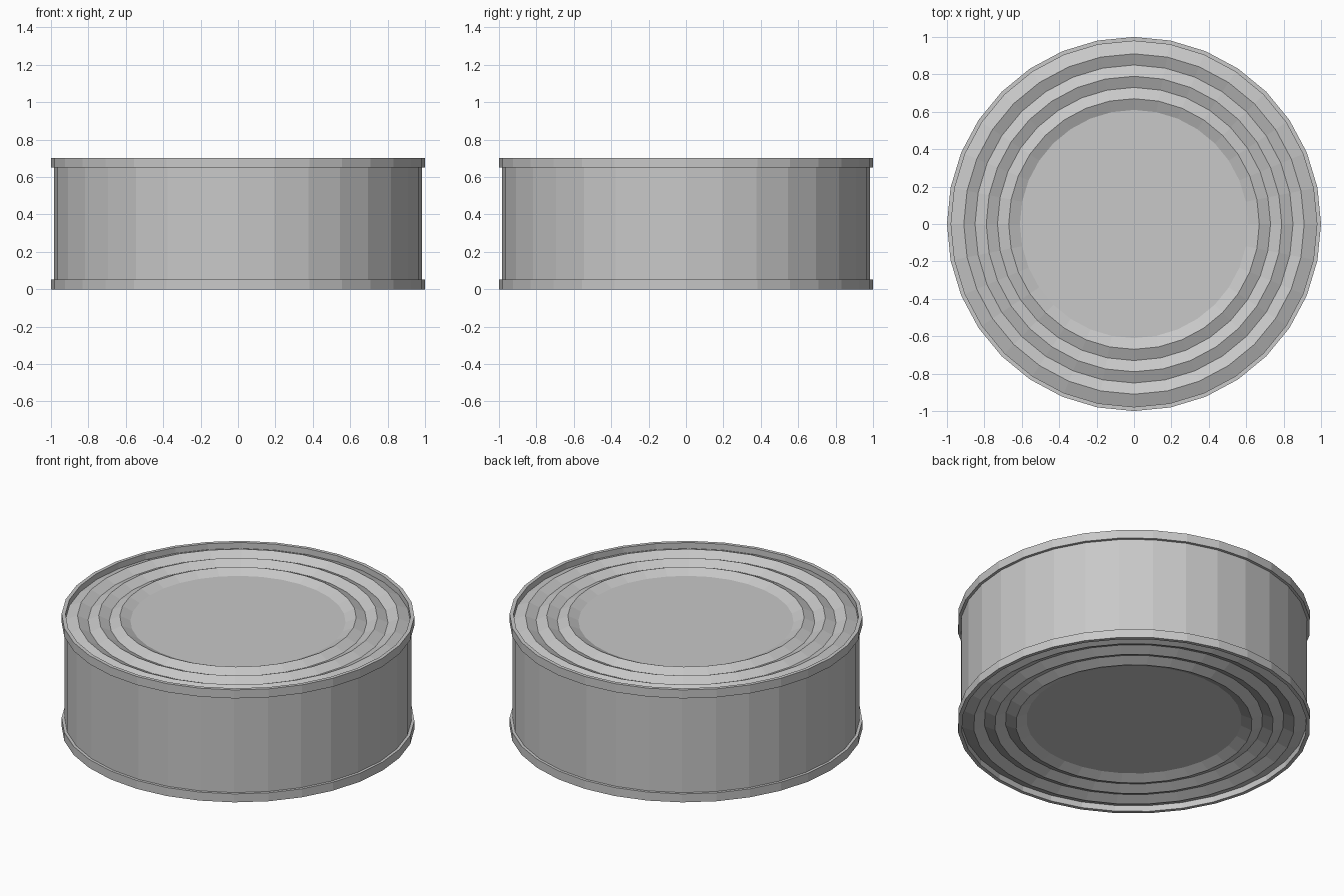
import bpy
import bmesh
from math import cos, sin, tau

cube = bpy.data.objects.get("Cube")
if cube:
    bpy.data.objects.remove(cube, do_unlink=True)

SIDES = 32
HEIGHT = 0.703
RIM = 0.053        # height of each rolled rim
WALL_R = 0.983
LOW, HIGH = 0.037, 0.009   # depth of grooves and ridges below the rim

tin = bpy.data.materials.new("tin_grey")
tin.use_nodes = True
tin.diffuse_color = (0.58, 0.58, 0.58, 1)
tin.node_tree.nodes["Principled BSDF"].inputs["Base Color"].default_value = tin.diffuse_color


def lathe(name, profile, cap_first=False, cap_last=False):
    """Turn (radius, z) points, listed top to bottom along the outside, into a shell."""
    bm = bmesh.new()
    angles = [tau * i / SIDES for i in range(SIDES)]
    rings = [[bm.verts.new((r * cos(a), r * sin(a), z)) for a in angles]
             for r, z in profile]
    for a, b in zip(rings, rings[1:]):
        for i in range(SIDES):
            j = (i + 1) % SIDES
            bm.faces.new((a[i], b[i], b[j], a[j]))
    if cap_first:
        bm.faces.new(rings[0])
    if cap_last:
        bm.faces.new(rings[-1][::-1])
    mesh = bpy.data.meshes.new(name)
    bm.to_mesh(mesh)
    bm.free()
    mesh.materials.append(tin)
    obj = bpy.data.objects.new(name, mesh)
    bpy.context.collection.objects.link(obj)
    return obj


# End profile as (radius, depth): flat centre, three ridges, rolled rim
end = [(0.61 + 0.06 * k, HIGH if k % 2 else LOW) for k in range(6)]
end += [(0.978, LOW), (0.978, 0), (1.0, 0), (1.0, RIM), (WALL_R, RIM)]

lathe("top_end", [(r, HEIGHT - d) for r, d in end], cap_first=True)
lathe("can_wall", [(WALL_R, HEIGHT - RIM), (WALL_R, RIM)])
lathe("bottom_end", end[::-1], cap_last=True)
